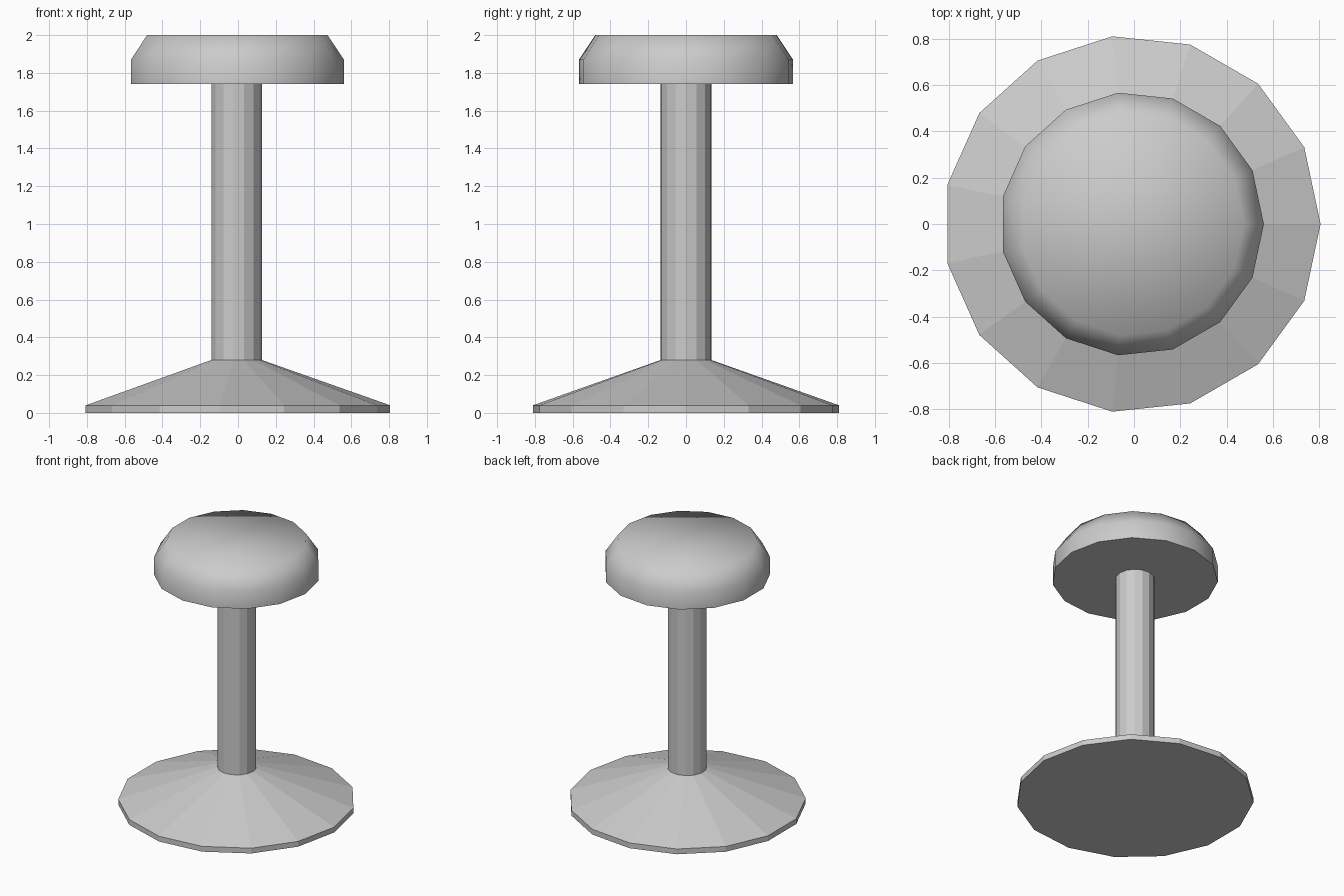
import bpy, bmesh
from math import cos, sin, pi, radians

if "Cube" in bpy.data.objects:
    bpy.data.objects.remove(bpy.data.objects["Cube"])

SIDES = 15
CENTRE_X = -0.009  # an odd-sided ring is centred by its bounds


def lathe(name, profile, cap_bottom=False, cap_top=False, smooth=False):
    """Spin a (radius, height) profile, listed from bottom to top, into a faceted part."""
    bm = bmesh.new()
    rings = [[bm.verts.new((r * cos(2 * pi * i / SIDES), r * sin(2 * pi * i / SIDES), z))
              for i in range(SIDES)] for r, z in profile]
    for low, high in zip(rings, rings[1:]):
        for i in range(SIDES):
            j = (i + 1) % SIDES
            bm.faces.new((low[i], low[j], high[j], high[i]))
    if cap_bottom:
        bm.faces.new(rings[0][::-1])
    if cap_top:
        bm.faces.new(rings[-1])
    mesh = bpy.data.meshes.new(name)
    bm.to_mesh(mesh)
    bm.free()
    obj = bpy.data.objects.new(name, mesh)
    obj.location.x = CENTRE_X
    bpy.context.collection.objects.link(obj)
    if smooth:
        bpy.ops.object.select_all(action='DESELECT')
        obj.select_set(True)
        bpy.context.view_layer.objects.active = obj
        bpy.ops.object.shade_smooth_by_angle(angle=radians(70))
    return obj


# Wide conical foot with a thin vertical rim
lathe("base", [(0.815, 0), (0.815, 0.04), (0.135, 0.28)], cap_bottom=True)

# Straight faceted post
lathe("post", [(0.135, 0.28), (0.135, 1.74)])

# Cushion with sloped shoulder and flat, softly shaded top
lathe("seat", [(0.57, 1.74), (0.57, 1.87), (0.483, 2.0)],
      cap_bottom=True, cap_top=True, smooth=True)
